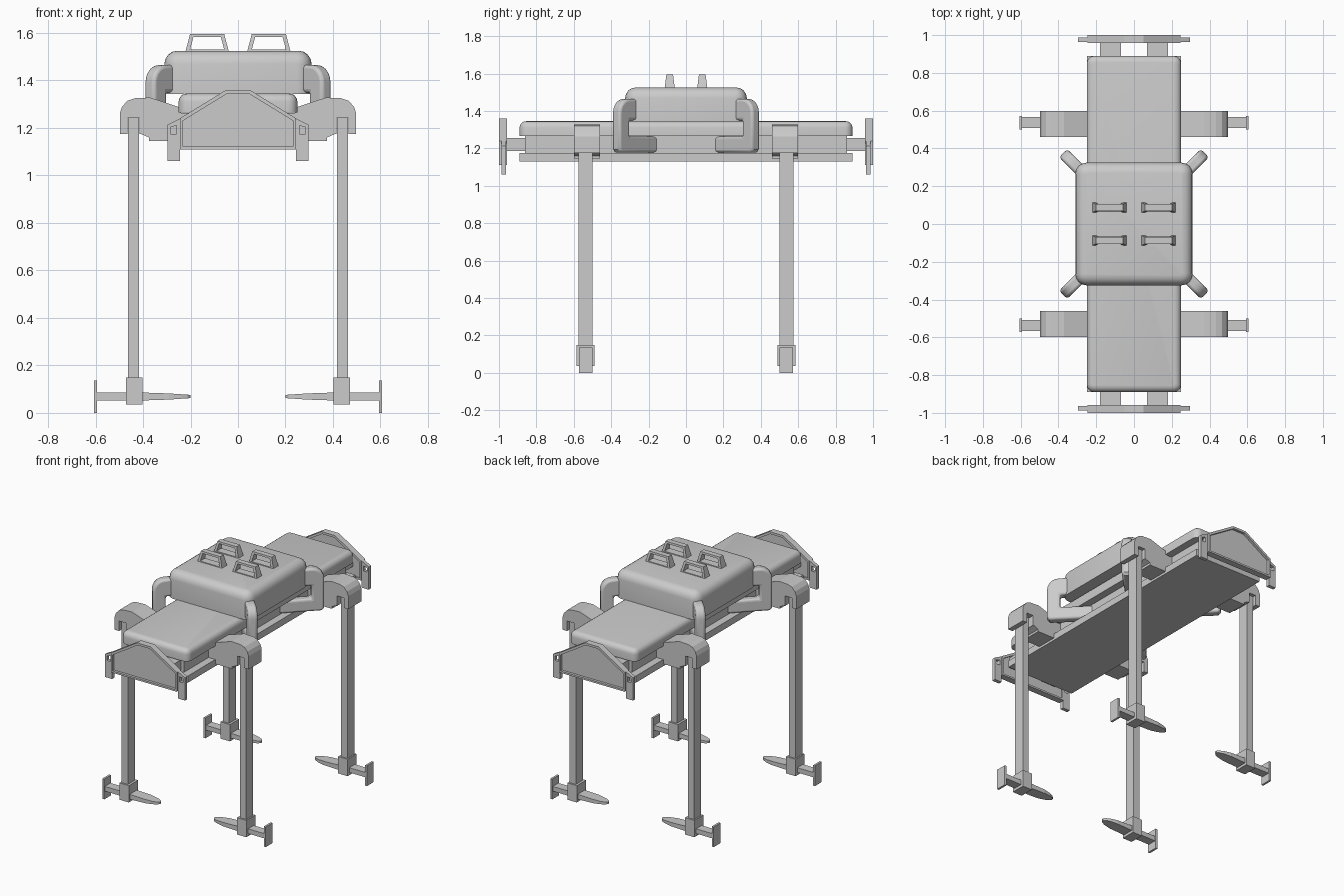
import bpy, bmesh, math
from math import sin, cos, pi

if "Cube" in bpy.data.objects:
    bpy.data.objects.remove(bpy.data.objects["Cube"])

S2 = math.sqrt(0.5)


def finish(name, bm, bevel=0.0, smooth=False, segs=3):
    bmesh.ops.recalc_face_normals(bm, faces=bm.faces)
    me = bpy.data.meshes.new(name)
    bm.to_mesh(me)
    bm.free()
    ob = bpy.data.objects.new(name, me)
    bpy.context.collection.objects.link(ob)
    if bevel:
        m = ob.modifiers.new("Bevel", "BEVEL")
        m.width, m.segments, m.limit_method = bevel, segs, 'ANGLE'
        m.angle_limit = math.radians(50)
    if smooth:
        bpy.ops.object.select_all(action='DESELECT')
        ob.select_set(True)
        bpy.context.view_layer.objects.active = ob
        bpy.ops.object.shade_smooth_by_angle(angle=math.radians(40))
    return ob


def prism(name, pts, place, a, b, **kw):
    """Extrude a closed profile (u, v) from w=a to w=b; place maps (u, v, w) to xyz."""
    bm = bmesh.new()
    lo, hi = [[bm.verts.new(place(u, v, w)) for u, v in pts] for w in (a, b)]
    bm.faces.new(lo)
    bm.faces.new(hi)
    n = len(pts)
    for i in range(n):
        j = (i + 1) % n
        bm.faces.new((lo[i], lo[j], hi[j], hi[i]))
    return finish(name, bm, **kw)


def ring(name, outer, inner, place, a, b):
    """Closed frame between two profiles with the same point count."""
    bm = bmesh.new()
    L = [[bm.verts.new(place(u, v, w)) for u, v in p]
         for p, w in ((outer, a), (outer, b), (inner, b), (inner, a))]
    n = len(outer)
    for k in range(4):
        for i in range(n):
            j = (i + 1) % n
            bm.faces.new((L[k][i], L[k][j], L[(k + 1) % 4][j], L[(k + 1) % 4][i]))
    return finish(name, bm)


def box(name, x0, x1, y0, y1, z0, z1, **kw):
    return prism(name, [(x0, y0), (x1, y0), (x1, y1), (x0, y1)],
                 lambda u, v, w: (u, v, w), z0, z1, **kw)


def cushion(name, hx, hy, z0, z1, r, side):
    """Padded slab: flat underside, rounded sides and top edges."""
    bm = bmesh.new()
    bmesh.ops.create_cube(bm, size=1)
    for v in bm.verts:
        v.co = (v.co.x * 2 * hx, v.co.y * 2 * hy, z0 if v.co.z < 0 else z1)
    up = [e for e in bm.edges if abs(e.verts[0].co.z - e.verts[1].co.z) > .01]
    bmesh.ops.bevel(bm, geom=up, offset=side, segments=4, profile=.5, affect='EDGES')
    top = [e for e in bm.edges if all(v.co.z > z1 - .001 for v in e.verts)]
    bmesh.ops.bevel(bm, geom=top, offset=r, segments=4, profile=.5, affect='EDGES')
    return finish(name, bm, smooth=True)


# stretcher deck: base plate, core, long rails, mattress and raised pad
box("base_plate", -.25, .25, -.89, .89, 1.13, 1.175)
box("deck_core", -.20, .20, -.86, .86, 1.175, 1.268)
for s in (-1, 1):
    x0, x1 = sorted((s * .07, s * .18))
    box("long_rail", x0, x1, -.97, .97, 1.185, 1.255)
cushion("mattress", .25, .89, 1.265, 1.345, .034, .04)
cushion("raised_pad", .31, .325, 1.343, 1.525, .055, .06)

# carrying handles on the pad
for sx in (-1, 1):
    for sy in (-1, 1):
        ring("pad_handle", [(-.093, 1.515), (.093, 1.515), (.072, 1.595), (-.072, 1.595)],
             [(-.072, 1.53), (.072, 1.53), (.058, 1.582), (-.058, 1.582)],
             lambda u, v, w: (sx * .13 + u, sy * .087 + w * (1 - (v - 1.515) * 4.5), v),
             -.028, .028)

# diagonal C-shaped clamps gripping the pad corners
arc = [(.455 + .075 * cos(t * pi / 10), 1.39 + .075 * sin(t * pi / 10)) for t in range(6)]
clamp = [(.22, 1.178), (.515, 1.178), (.53, 1.195)] + arc + [
    (.36, 1.465), (.36, 1.35), (.45, 1.35), (.45, 1.262), (.22, 1.262)]
for sx in (-1, 1):
    for sy in (-1, 1):
        prism("corner_clamp", clamp,
              lambda u, v, w: (sx * (u + w) * S2, sy * (u - w) * S2, v),
              -.03, .03, bevel=.014, smooth=True)

# end boards: panel, gabled rim, bottom lip and slotted posts
gable = [(-.245, 1.11), (.245, 1.11), (.245, 1.24), (.05, 1.36), (-.05, 1.36), (-.245, 1.24)]
inset = [(-.232, 1.122), (.232, 1.122), (.232, 1.23), (.045, 1.345), (-.045, 1.345), (-.232, 1.23)]
for sy in (-1, 1):
    end = lambda u, v, w: (u, sy * w, v)
    prism("end_panel", [(u * .98, 1.235 + (v - 1.235) * .98) for u, v in gable], end, .965, .983)
    ring("end_rim", gable, inset, end, .957, 1.0)
    for sx in (-1, 1):
        ring("end_post", [(sx * .245, 1.06), (sx * .297, 1.06), (sx * .297, 1.213), (sx * .245, 1.24)],
             [(sx * .258, 1.175), (sx * .284, 1.175), (sx * .284, 1.203), (sx * .258, 1.21)],
             end, .963, .987)

# legs with their hooked brackets and feet
hook = [(.18, 1.145), (.375, 1.145), (.375, 1.16), (.41, 1.175), (.415, 1.175), (.415, 1.242),
        (.465, 1.242), (.465, 1.175), (.498, 1.175), (.498, 1.262), (.488, 1.29), (.465, 1.315),
        (.435, 1.325), (.37, 1.328), (.24, 1.285), (.24, 1.262), (.18, 1.262)]
paddle = [(.41, -.037), (.29, -.037), (.24, -.029), (.212, -.018), (.2, -.006),
          (.2, .006), (.212, .018), (.24, .029), (.29, .037), (.41, .037)]
for sx in (-1, 1):
    for sy in (-1, 1):
        cy = sy * .537

        def leg_box(name, x0, x1, h, z0, z1):
            a, b = sorted((sx * x0, sx * x1))
            box(name, a, b, cy - h, cy + h, z0, z1)

        prism("leg_bracket", hook, lambda u, v, w: (sx * u, sy * w, v), .46, .598)
        leg_box("leg", .417, .463, .037, .14, 1.242)
        leg_box("foot_block", .402, .472, .048, .035, .148)
        leg_box("foot_bar", .47, .60, .03, .053, .085)
        leg_box("foot_plate", .593, .607, .036, 0, .136)
        prism("foot_paddle", paddle,
              lambda u, v, w: (sx * u, cy + v, .069 + w * (.4 + .6 * min(1, (u - .2) / .15))),
              -.017, .017)
